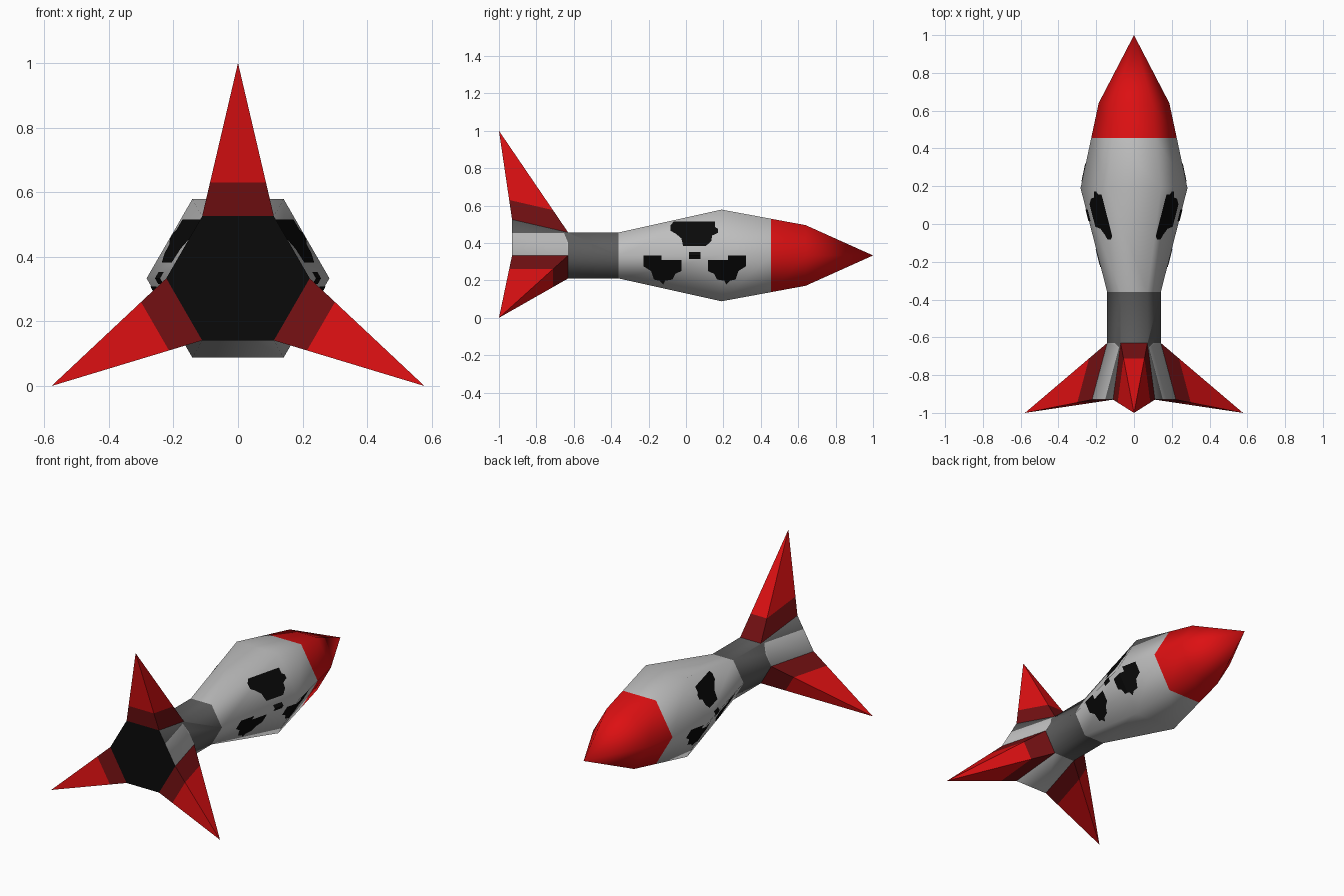
import bpy, bmesh, math
from mathutils import Vector

if "Cube" in bpy.data.objects:
    bpy.data.objects.remove(bpy.data.objects["Cube"])

ZC = 1 / 3  # height of the rocket's long axis


def material(name, r, g, b):
    m = bpy.data.materials.new(name)
    m.diffuse_color = (r, g, b, 1)
    m.use_nodes = True
    m.node_tree.nodes["Principled BSDF"].inputs["Base Color"].default_value = m.diffuse_color
    return m


LIGHT = material("light_grey", 0.52, 0.52, 0.52)
DARK = material("dark_grey", 0.11, 0.11, 0.11)
RED = material("red", 0.72, 0.005, 0.006)
MAROON = material("dark_red", 0.17, 0.005, 0.006)
BLACK = material("black", 0.003, 0.003, 0.003)


def finish(name, bm, mats):
    me = bpy.data.meshes.new(name)
    bm.to_mesh(me)
    bm.free()
    for m in mats:
        me.materials.append(m)
    ob = bpy.data.objects.new(name, me)
    bpy.context.collection.objects.link(ob)
    return ob


def hex_point(r, y, i):
    a = math.radians(60 * i)
    return Vector((r * math.cos(a), y, ZC + r * math.sin(a)))


# Hexagonal body: (y, radius) rings from tail to nose
RINGS = [(-0.93, 0.222), (-0.63, 0.142), (-0.36, 0.142), (0.19, 0.283),
         (0.455, 0.2265), (0.64, 0.187)]
bm = bmesh.new()
rings = [[bm.verts.new(hex_point(r, y, i)) for i in range(6)] for y, r in RINGS]
tip = bm.verts.new((0, 1, ZC))
bm.faces.new(rings[0])
for a, b in zip(rings, rings[1:]):
    for i in range(6):
        j = (i + 1) % 6
        bm.faces.new((a[i], a[j], b[j], b[i]))
for i in range(6):
    bm.faces.new((rings[-1][i], rings[-1][(i + 1) % 6], tip))

# Cut the tail panels: level upper edge and a clipped front corner
CUTS = [(Vector((0, -0.652, 0.453)), Vector((0, 0, 1))),
        (Vector((0, -0.652, 0.453)), Vector((0, 0.05, 0.021)).normalized())]
for co, no in CUTS:
    tail = [f for f in bm.faces if f.calc_center_median().y < -0.64
            and f.calc_center_median().z > ZC + 0.02 and len(f.verts) < 6]
    geom = set(tail) | {e for f in tail for e in f.edges} | {v for f in tail for v in f.verts}
    bmesh.ops.bisect_plane(bm, geom=list(geom), plane_co=co, plane_no=no)
bmesh.ops.recalc_face_normals(bm, faces=bm.faces)

# Colours by position along the body
for f in bm.faces:
    c = f.calc_center_median()
    if f.normal.y < -0.99:
        f.material_index = 3
    elif c.y > 0.455:
        f.material_index = 2
    elif c.y > -0.36:
        f.material_index = 0
    elif c.y > -0.63:
        f.material_index = 1
    else:
        above = any((c - co).dot(no) > 0 for co, no in CUTS)
        f.material_index = 1 if above else 0
body = finish("body", bm, [LIGHT, DARK, RED, BLACK])
bpy.context.view_layer.objects.active = body
body.select_set(True)
bpy.ops.object.shade_smooth_by_angle(angle=math.radians(65))

# Three pyramid fins, each standing on one tail panel
for name, i in (("top_fin", 1), ("left_fin", 3), ("right_fin", 5)):
    base = [hex_point(0.222, -0.93, i), hex_point(0.222, -0.93, i + 1),
            hex_point(0.142, -0.63, i + 1), hex_point(0.142, -0.63, i)]
    apex = hex_point(2 / 3, -1, i + 0.5)
    bm = bmesh.new()
    low = [bm.verts.new(p) for p in base]
    mid = [bm.verts.new(p.lerp(apex, 0.22)) for p in base]
    top = bm.verts.new(apex)
    for k in range(4):
        n = (k + 1) % 4
        bm.faces.new((low[k], low[n], mid[n], mid[k])).material_index = 1
        bm.faces.new((mid[k], mid[n], top))
    # consistent outward normals
    bm.faces.new(low[::-1]).material_index = 1
    bmesh.ops.recalc_face_normals(bm, faces=bm.faces)
    finish(name, bm, [RED, MAROON])


# Warning mark: thin plates laid on both flanks, outlines in (y, z)
def body_x(y, z):
    if y < 0.19:
        r = 0.142 + (0.283 - 0.142) * (y + 0.36) / 0.55
    else:
        r = 0.283 - (0.283 - 0.187) * (y - 0.19) / 0.45
    return r - abs(z - ZC) / math.sqrt(3)


UPPER = [(-0.065, 0.516), (0.155, 0.516), (0.155, 0.485), (0.172, 0.475), (0.172, 0.455),
         (0.14, 0.44), (0.135, 0.41), (0.105, 0.383), (-0.015, 0.383), (-0.025, 0.425),
         (-0.055, 0.45), (-0.082, 0.465), (-0.082, 0.495)]
LOWER = [(0.32, 0.334), (0.225, 0.334), (0.225, 0.308), (0.118, 0.308), (0.118, 0.25),
         (0.15, 0.235), (0.165, 0.205), (0.205, 0.198), (0.215, 0.178), (0.235, 0.198),
         (0.265, 0.205), (0.28, 0.25), (0.32, 0.275)]
CENTRE = [(0.015, 0.315), (0.077, 0.315), (0.077, 0.353), (0.015, 0.353)]
MARKS = {"upper": UPPER, "front": LOWER, "centre": CENTRE,
         "rear": [(0.093 - y, z) for y, z in LOWER]}
for side, s in (("right", 1), ("left", -1)):
    for part, outline in MARKS.items():
        bm = bmesh.new()
        bm.faces.new([bm.verts.new((0, y, z)) for y, z in outline])
        # split at the body's creases so the plate folds with it
        for co, no in (((0, 0.19, 0), (0, 1, 0)), ((0, 0, ZC), (0, 0, 1))):
            bmesh.ops.bisect_plane(bm, geom=bm.verts[:] + bm.edges[:] + bm.faces[:],
                                   plane_co=co, plane_no=no)
        for v in bm.verts:
            v.co.x = s * (body_x(v.co.y, v.co.z) + 0.003)
        bm.normal_update()
        flip = [f for f in bm.faces if f.normal.x * s < 0]
        bmesh.ops.reverse_faces(bm, faces=flip)
        finish(f"{side}_{part}_mark", bm, [BLACK])
